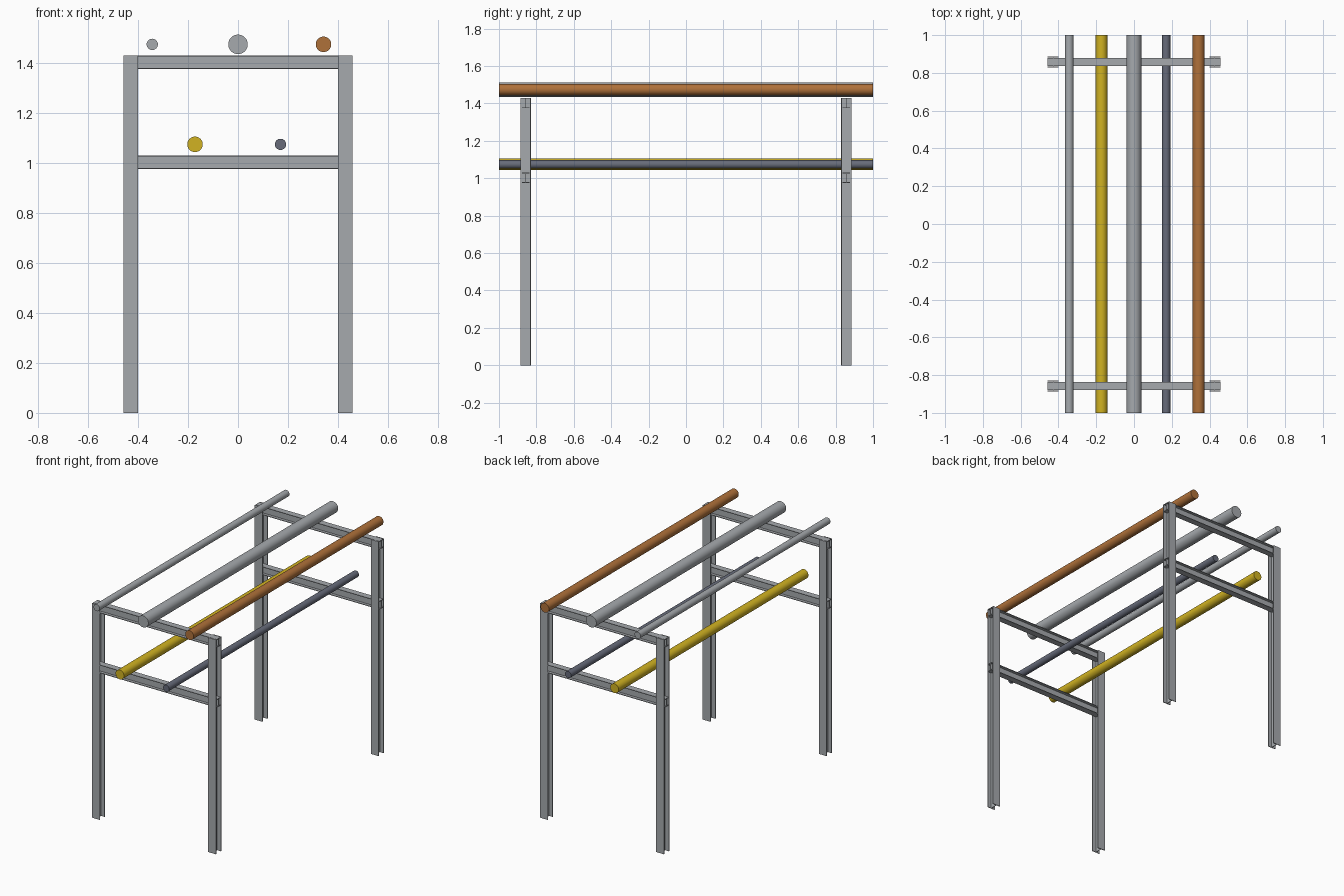
import bpy, bmesh, math
from mathutils import Matrix, Vector

cube = bpy.data.objects.get("Cube")
if cube:
    bpy.data.objects.remove(cube, do_unlink=True)


def material(name, rgb):
    m = bpy.data.materials.new(name)
    m.use_nodes = True
    colour = (*rgb, 1)
    m.diffuse_color = colour
    m.node_tree.nodes["Principled BSDF"].inputs["Base Color"].default_value = colour
    return m


steel = material("grey steel", (0.38, 0.40, 0.42))
copper = material("copper brown", (0.43, 0.165, 0.042))
yellow = material("yellow paint", (0.64, 0.45, 0.016))
slate = material("slate grey", (0.135, 0.148, 0.195))


def finish(bm, name, mat):
    bmesh.ops.recalc_face_normals(bm, faces=bm.faces)
    mesh = bpy.data.meshes.new(name)
    bm.to_mesh(mesh)
    bm.free()
    mesh.materials.append(mat)
    ob = bpy.data.objects.new(name, mesh)
    bpy.context.collection.objects.link(ob)
    return ob


def i_section(name, width, depth, flange, web, start, along, across, length):
    """Extrude an I profile: 'across' runs flange to flange, 'along' is the length."""
    w, d, t, k = width / 2, depth / 2, flange, web / 2
    quarter = [(w, d), (w, d - t), (k, d - t)]
    right = quarter + [(u, -v) for u, v in reversed(quarter)]
    outline = right + [(-u, v) for u, v in reversed(right)]
    start, along, across = Vector(start), Vector(along), Vector(across)
    side = along.cross(across)
    bm = bmesh.new()
    face = bm.faces.new([bm.verts.new(start + side * u + across * v) for u, v in outline])
    ext = bmesh.ops.extrude_face_region(bm, geom=[face], use_keep_orig=True)
    verts = [g for g in ext["geom"] if isinstance(g, bmesh.types.BMVert)]
    bmesh.ops.translate(bm, verts=verts, vec=along * length)
    return finish(bm, name, steel)


def pipe(name, x, z, radius, mat):
    bm = bmesh.new()
    bmesh.ops.create_cone(bm, cap_ends=True, segments=32, radius1=radius, radius2=radius,
                          depth=2, matrix=Matrix.Translation((x, 0, z))
                          @ Matrix.Rotation(math.pi / 2, 4, "X"))
    ob = finish(bm, name, mat)
    bpy.ops.object.select_all(action="DESELECT")
    bpy.context.view_layer.objects.active = ob
    ob.select_set(True)
    bpy.ops.object.shade_smooth_by_angle(angle=math.radians(40))


# Two portal frames: H posts with I beams running through them
TOP, HALF, FRAME_Y, SIZE = 1.43, 0.457, 0.857, 0.057
for end, y in (("front", -FRAME_Y), ("back", FRAME_Y)):
    for side, s in (("left", 1), ("right", -1)):
        i_section(f"{end}_{side}_post", SIZE, SIZE, 0.0045, 0.003,
                  (s * (HALF - SIZE / 2), y, 0), (0, 0, 1), (0, 1, 0), TOP)
    for level, top in (("upper", TOP), ("lower", TOP - 0.4)):
        i_section(f"{end}_{level}_beam", 0.042, 0.055, 0.004, 0.003,
                  (-HALF, y, top - 0.0275), (1, 0, 0), (0, 0, 1), 2 * HALF)

# Pipes along the rack
UP, LOW = 1.474, 1.074
pipe("upper_small_pipe", -0.343, UP, 0.0225, steel)
pipe("upper_large_pipe", 0, UP, 0.039, steel)
pipe("upper_copper_pipe", 0.342, UP, 0.031, copper)
pipe("lower_yellow_pipe", -0.172, LOW, 0.031, yellow)
pipe("lower_slate_pipe", 0.17, LOW, 0.0225, slate)
